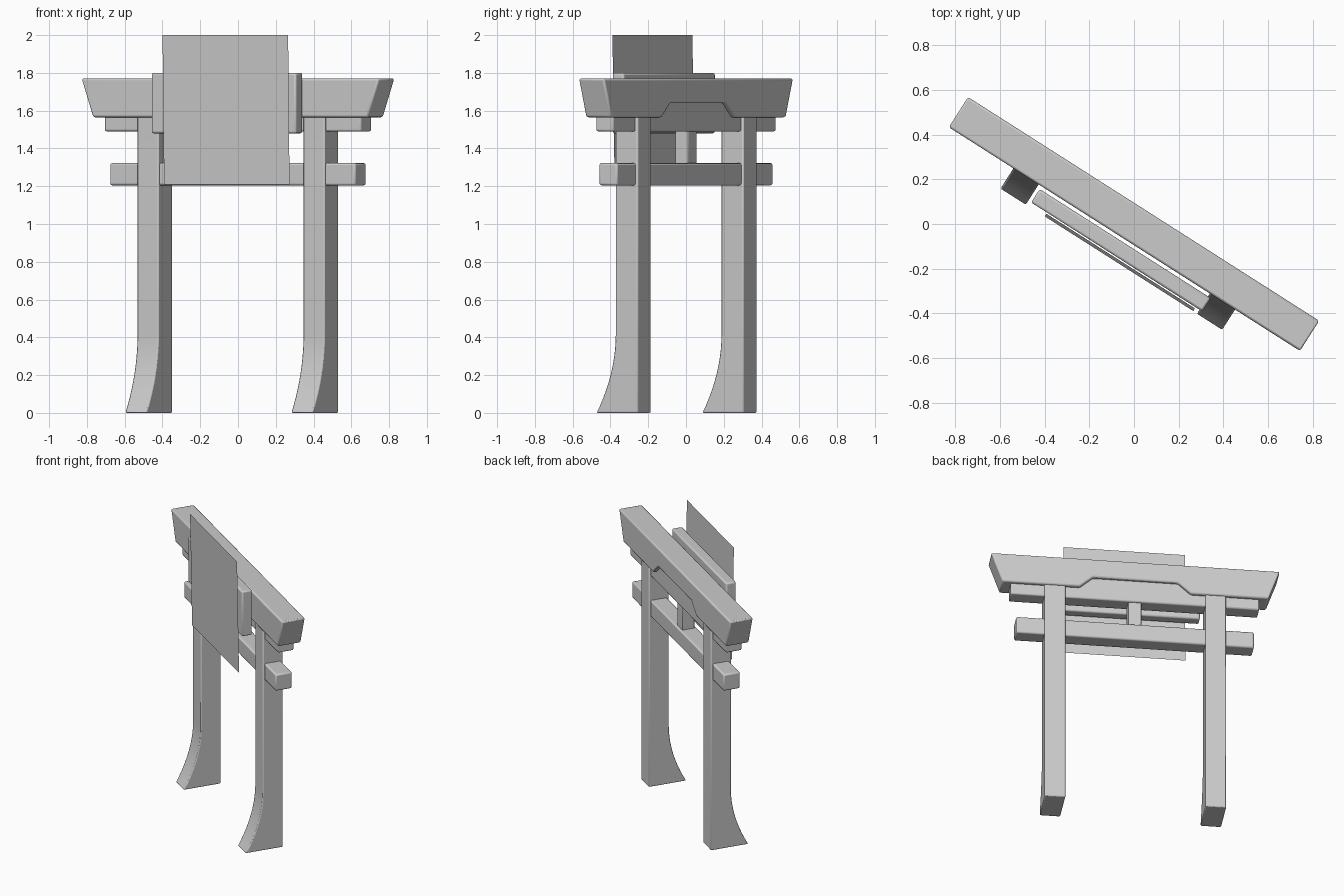
import bpy, bmesh, math
from mathutils import Matrix, Vector

if "Cube" in bpy.data.objects:
    bpy.data.objects.remove(bpy.data.objects["Cube"])

# The whole gate is turned about z; parts are modelled in local axes:
# u along the gate, v towards the back, z up
TURN = Matrix.Rotation(math.radians(-32.5), 4, 'Z')


def finish(name, bm, bevel=0.01):
    bmesh.ops.recalc_face_normals(bm, faces=bm.faces)
    mesh = bpy.data.meshes.new(name)
    bm.to_mesh(mesh)
    bm.free()
    obj = bpy.data.objects.new(name, mesh)
    bpy.context.collection.objects.link(obj)
    obj.matrix_world = TURN
    if bevel:
        mod = obj.modifiers.new("soft_edges", 'BEVEL')
        mod.width = bevel
        mod.segments = 2
        mod.limit_method = 'ANGLE'
        mod.angle_limit = math.radians(25)
    bpy.ops.object.select_all(action='DESELECT')
    obj.select_set(True)
    bpy.context.view_layer.objects.active = obj
    bpy.ops.object.shade_smooth_by_angle(angle=math.radians(35))
    return obj


def prism(name, points, direction, bevel=0.01):
    """Extrude a flat outline along a direction."""
    bm = bmesh.new()
    face = bm.faces.new([bm.verts.new(p) for p in points])
    res = bmesh.ops.extrude_face_region(bm, geom=[face])
    verts = [g for g in res['geom'] if isinstance(g, bmesh.types.BMVert)]
    bmesh.ops.translate(bm, verts=verts, vec=Vector(direction))
    return finish(name, bm, bevel)


def box(name, u, v, z, bevel=0.01):
    outline = [(u[0], v[0], z[0]), (u[1], v[0], z[0]),
               (u[1], v[0], z[1]), (u[0], v[0], z[1])]
    return prism(name, outline, (0, v[1] - v[0], 0), bevel)


# Pillars: straight shafts whose feet sweep forward
STEPS = 10
flare = []
for i in range(STEPS + 1):
    t = i / STEPS
    flare.append((-0.07 - 0.12 * (1 - t) ** 2, 0.42 * t))
side = [(0.07, 0.0), (0.07, 1.58), (-0.07, 1.58)] + flare[::-1]
for label, u in (("left", -0.522), ("right", 0.52)):
    prism(label + "_pillar", [(u - 0.067, v, z) for v, z in side],
          (0.134, 0, 0), 0.007)

# Top beam: slanted ends and a raised notch underneath
half = [(0.935, 1.77), (0.862, 1.565), (0.36, 1.565), (0.275, 1.64)]
outline = half + [(-u, z) for u, z in reversed(half)]
prism("top_beam", [(u, -0.08, z) for u, z in outline], (0, 0.16, 0), 0.01)

# Beam under the top beam, tie beam and centre strut
box("under_beam", (-0.805, 0.805), (-0.055, 0.055), (1.49, 1.66))
box("tie_beam", (-0.77, 0.77), (-0.057, 0.057), (1.205, 1.322))
box("centre_strut", (-0.042, 0.042), (-0.042, 0.042), (1.31, 1.50), 0.004)

# Backing board and thin sign sheet hung in front
box("backing_board", (-0.44, 0.468), (-0.166, -0.095), (1.48, 1.80))
bm = bmesh.new()
sheet = [(-0.355, -0.172, 1.21), (0.433, -0.172, 1.21),
         (0.433, -0.186, 2.0), (-0.355, -0.186, 2.0)]
bm.faces.new([bm.verts.new(p) for p in sheet])
finish("sign_sheet", bm, 0)
